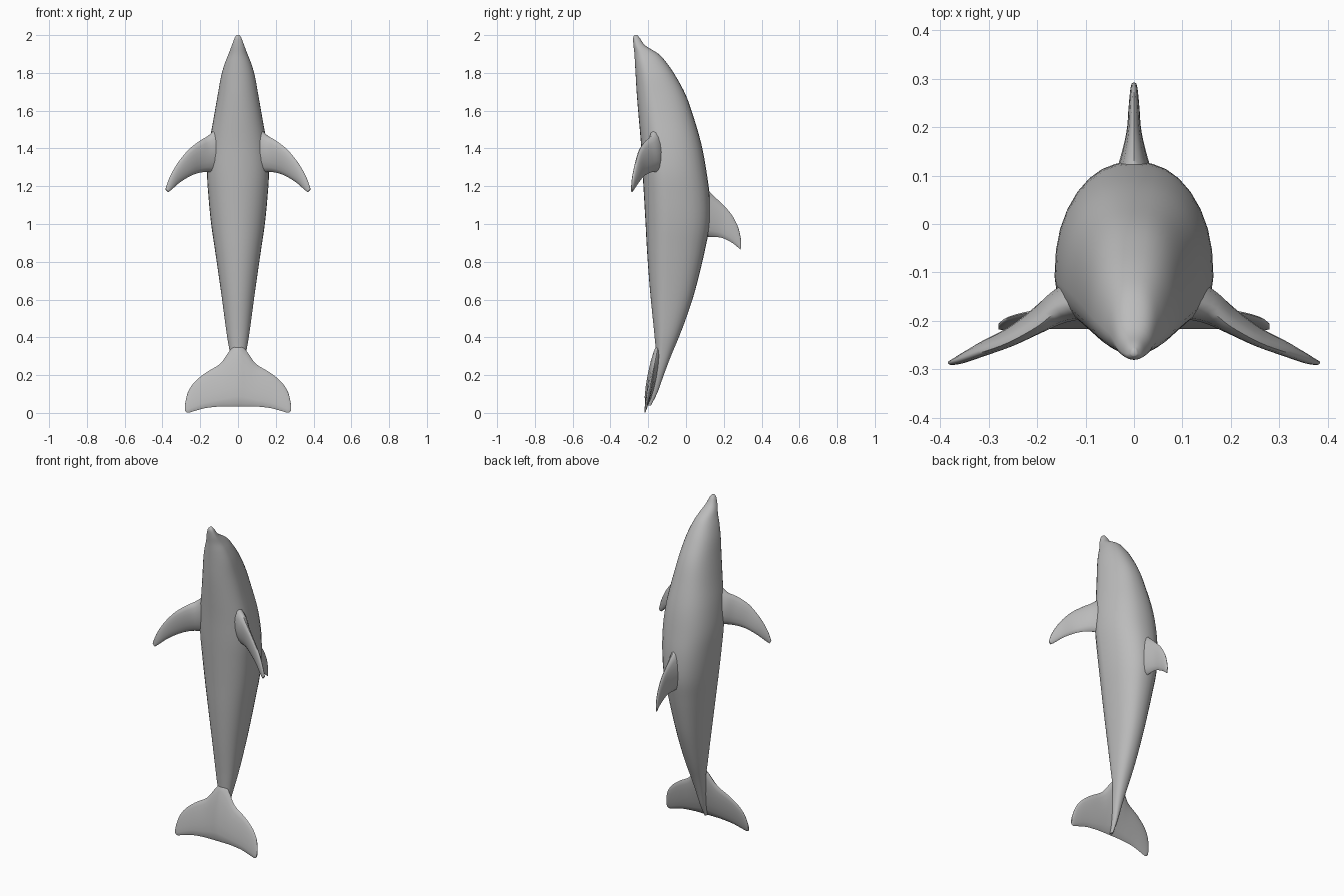
import bpy, bmesh, math
from mathutils import Vector

cube = bpy.data.objects.get("Cube")
if cube:
    bpy.data.objects.remove(cube, do_unlink=True)

grey = bpy.data.materials.new("dolphin grey")
grey.use_nodes = True
colour = (0.5, 0.5, 0.5, 1)
grey.diffuse_color = colour
grey.node_tree.nodes["Principled BSDF"].inputs["Base Color"].default_value = colour


def refine(stations, steps):
    """Catmull-Rom interpolation through rows of numbers."""
    rows = [stations[0]] + list(stations) + [stations[-1]]
    out = []
    for a, b, c, d in zip(rows, rows[1:], rows[2:], rows[3:]):
        for i in range(steps):
            t = i / steps
            out.append([0.5 * (2 * q + (r - p) * t + (2 * p - 5 * q + 4 * r - s) * t ** 2
                               + (3 * q - p - 3 * r + s) * t ** 3)
                        for p, q, r, s in zip(a, b, c, d)])
    return out + [list(stations[-1])]


def loft(name, rings):
    """Skin a row of closed rings, cap both ends and smooth the result."""
    bm = bmesh.new()
    loops = [[bm.verts.new(p) for p in ring] for ring in rings]
    n = len(loops[0])
    for a, b in zip(loops, loops[1:]):
        for i in range(n):
            j = (i + 1) % n
            bm.faces.new((a[i], a[j], b[j], b[i]))
    bm.faces.new(loops[0])
    bm.faces.new(loops[-1])
    bmesh.ops.recalc_face_normals(bm, faces=bm.faces)
    mesh = bpy.data.meshes.new(name)
    bm.to_mesh(mesh)
    bm.free()
    mesh.materials.append(grey)
    ob = bpy.data.objects.new(name, mesh)
    bpy.context.collection.objects.link(ob)
    bpy.ops.object.select_all(action='DESELECT')
    ob.select_set(True)
    bpy.context.view_layer.objects.active = ob
    bpy.ops.object.shade_smooth_by_angle(angle=math.radians(55))
    return ob


def body_ring(z, front, back, half, n=32):
    """Egg-shaped section, widest nearer the belly and fuller on the back."""
    mid = front + 0.36 * (back - front)
    ring = []
    for i in range(n):
        a = math.tau * i / n
        s, c = math.sin(a), math.cos(a)
        power = 0.87 if s > 0 else 1
        depth = back - mid if s > 0 else mid - front
        ring.append((half * math.copysign(abs(c) ** power, c),
                     mid + depth * math.copysign(abs(s) ** power, s), z))
    return ring


def fin(name, stations, span, n=16):
    """Lens-section fin from rows of leading point, trailing point, thickness."""
    rings = []
    for row in refine(stations, 4):
        lead, trail, thick = Vector(row[:3]), Vector(row[3:6]), row[6]
        centre, chord = (lead + trail) / 2, (lead - trail) / 2
        normal = chord.cross(Vector(span)).normalized() * thick / 2
        rings.append([centre + chord * math.cos(math.tau * i / n)
                      + normal * math.sin(math.tau * i / n) for i in range(n)])
    return loft(name, rings)


# Body: height, belly y, back y, half width
body = [
    (2.0, -.272, -.258, .006), (1.985, -.28, -.245, .018), (1.945, -.278, -.215, .033),
    (1.9, -.273, -.145, .05), (1.85, -.27, -.1, .07), (1.78, -.266, -.053, .09),
    (1.68, -.26, 0, .108), (1.56, -.25, .042, .129), (1.42, -.238, .082, .153),
    (1.28, -.23, .108, .164), (1.14, -.222, .126, .156), (1.0, -.214, .126, .142),
    (.87, -.207, .102, .123), (.74, -.198, .072, .104), (.62, -.188, .04, .087),
    (.5, -.176, 0, .071), (.4, -.166, -.038, .057), (.3, -.16, -.08, .04),
    (.2, -.178, -.118, .027), (.11, -.2, -.15, .016), (.04, -.213, -.185, .007)]
loft("body", [body_ring(*row) for row in refine(body, 4)])

# Pectoral fins
pectoral = fin("pectoral_fins", [
    (.09, -.17, 1.53, .09, -.12, 1.26, .09),
    (.155, -.18, 1.47, .15, -.16, 1.275, .07),
    (.2, -.212, 1.442, .2, -.188, 1.272, .048),
    (.26, -.245, 1.395, .25, -.22, 1.255, .035),
    (.32, -.267, 1.322, .308, -.25, 1.22, .028),
    (.363, -.282, 1.245, .348, -.274, 1.185, .02),
    (.384, -.287, 1.185, .37, -.286, 1.168, .01)], (.85, -.4, -.3))
pectoral.modifiers.new("mirror", 'MIRROR')

# Dorsal fin
fin("dorsal_fin", [
    (0, .06, 1.24, 0, .06, .93, .11), (0, .12, 1.175, 0, .125, .93, .065),
    (0, .19, 1.107, 0, .185, .928, .032), (0, .24, 1.052, 0, .235, .906, .023),
    (0, .275, .985, 0, .265, .885, .017), (0, .29, .925, 0, .282, .869, .012),
    (0, .292, .89, 0, .289, .864, .006)], (0, 1, 0))

# Tail flukes: x, upper edge z, lower edge z, thickness on a sloping plane
half = [(0, .37, .035, .05), (.045, .328, .035, .042), (.095, .26, .034, .034),
        (.17, .213, .026, .026), (.23, .163, .01, .02), (.265, .11, .001, .014),
        (.28, .05, .01, .007)]
flukes = [(-x, *rest) for x, *rest in half[:0:-1]] + half
fin("tail_flukes", [(x, -.218 + .2 * up, up, x, -.218 + .2 * low, low, thick)
                    for x, up, low, thick in flukes], (1, 0, 0))
